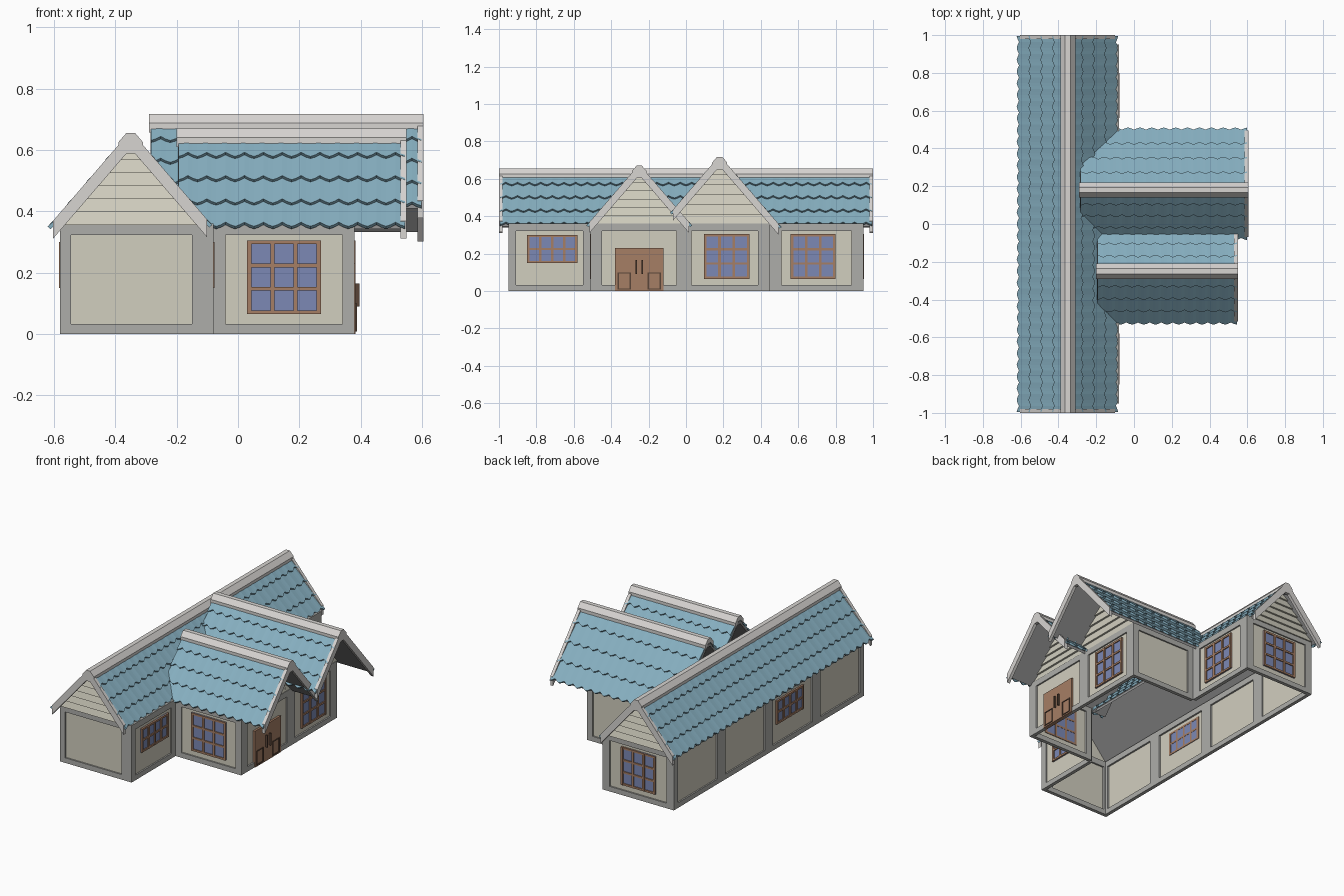
import bpy, bmesh, math
from mathutils import Vector

if "Cube" in bpy.data.objects:
    bpy.data.objects.remove(bpy.data.objects["Cube"])

SLOPE = 1.16
K = math.sqrt(1 + SLOPE ** 2)
COLORS = {
    "tile": (0.24, 0.43, 0.53, 1), "cream": (0.64, 0.62, 0.52, 1),
    "stone": (0.42, 0.42, 0.40, 1), "trim": (0.68, 0.66, 0.64, 1),
    "wood": (0.38, 0.21, 0.13, 1), "dark": (0.10, 0.06, 0.04, 1),
    "glass": (0.20, 0.25, 0.46, 1), "under": (0.30, 0.30, 0.30, 1),
}
MATS = {}
for key, col in COLORS.items():
    MATS[key] = bpy.data.materials.new(key)
    MATS[key].diffuse_color = col


class Part:
    """Collects solids and turns them into one object."""
    def __init__(self, name, mat):
        self.name, self.mat, self.v, self.f = name, mat, [], []

    def loft(self, rings, cap=True):
        base, n = len(self.v), len(rings[0])
        for r in rings:
            self.v += [Vector(p) for p in r]
        for i in range(len(rings) - 1):
            a, b = base + i * n, base + (i + 1) * n
            for j in range(n):
                k = (j + 1) % n
                self.f.append((a + j, a + k, b + k, b + j))
        if cap:
            e = base + (len(rings) - 1) * n
            self.f.append(tuple(range(base, base + n)))
            self.f.append(tuple(range(e, e + n)))

    def box(self, M, u0, u1, w0, w1, z0, z1):
        self.loft([[M(u, w0, z0), M(u, w1, z0), M(u, w1, z1), M(u, w0, z1)]
                   for u in (u0, u1)])

    def done(self):
        me = bpy.data.meshes.new(self.name)
        me.from_pydata(self.v, [], self.f)
        bm = bmesh.new()
        bm.from_mesh(me)
        bmesh.ops.recalc_face_normals(bm, faces=bm.faces)
        bm.to_mesh(me)
        bm.free()
        me.materials.append(MATS[self.mat])
        bpy.context.collection.objects.link(bpy.data.objects.new(self.name, me))


# ---- walls: stone border, cream panel, optional window or door
H = 0.36


def window(name, M, u0, u1, z0, z1, cols, rows):
    glass = Part(name + "_glass", "glass")
    glass.box(M, u0, u1, -0.013, -0.004, z0, z1)
    glass.done()
    bars = Part(name + "_bars", "wood")
    for i in range(cols + 1):
        h = 0.007
        u = u0 + h + (u1 - u0 - 2 * h) * i / cols
        bars.box(M, u - h, u + h, -0.015, 0.003, z0, z1)
    for j in range(rows + 1):
        h = 0.006
        z = z0 + h + (z1 - z0 - 2 * h) * j / rows
        bars.box(M, u0, u1, -0.0145, 0.002, z - h, z + h)
    bars.done()


def door(M, u0, u1, z1):
    leaf = Part("double_door", "wood")
    leaf.box(M, u0, u1, -0.022, 0.004, 0, z1)
    leaf.done()
    trim = Part("door_panels_and_handles", "dark")
    mid = (u0 + u1) / 2
    for s in (-1, 1):
        a, b = sorted((mid + s * 0.045, mid + s * 0.115))
        t = 0.006
        for q in ((a, b, 0.008, 0.008 + t), (a, b, 0.10 - t, 0.10),
                  (a, a + t, 0.008, 0.10), (b - t, b, 0.008, 0.10)):
            trim.box(M, q[0], q[1], 0.003, 0.008, q[2], q[3])
        c = mid + s * 0.017
        trim.box(M, c - 0.004, c + 0.004, 0.003, 0.016, 0.09, 0.165)
    trim.done()


def wall(name, p0, p1, left=0.04, right=0.04, win=None, is_door=False):
    p0, p1 = Vector((*p0, 0)), Vector((*p1, 0))
    L = (p1 - p0).length
    d = (p1 - p0) / L
    n = Vector((d.y, -d.x, 0))
    M = lambda u, w, z: p0 + d * u + n * w + Vector((0, 0, z))
    frame = Part(name + "_border", "stone")
    for q in ((0, left, 0, H), (L - right, L, 0, H),
              (left, L - right, 0, 0.032), (left, L - right, H - 0.038, H)):
        frame.box(M, q[0], q[1], -0.022, 0, q[2], q[3])
    frame.done()
    panel = Part(name + "_panel", "cream")
    panel.box(M, left, L - right, -0.011, -0.009, 0.03, H - 0.036)
    panel.done()
    if is_door:
        door(M, *win)
    elif win:
        small = win[2] > 0.1
        window(name + "_window", M, *win, 4 if small else 3, 2 if small else 3)


BIG = (0.065, 0.305)
LOW = (0.15, 0.30)
wall("front_end", (-.58, -.95), (-.08, -.95), 0.035, 0.07)
wall("east_front", (-.08, -.95), (-.08, -.51), win=(0.10, 0.37, *LOW))
wall("porch_side", (-.08, -.51), (.38, -.51), win=(0.11, 0.35, *BIG))
wall("porch_gable", (.38, -.51), (.38, 0), 0.06, 0.05, (0.13, 0.39, 0.23), True)
wall("wing_gable", (.38, 0), (.38, .45), 0.03, 0.065, (0.095, 0.34, *BIG))
wall("wing_side", (.38, .45), (-.08, .45))
wall("east_back", (-.08, .45), (-.08, .95), 0.06, 0.065, (0.11, 0.35, *BIG))
wall("back_end", (-.08, .95), (-.58, .95), 0.05, 0.05, (0.13, 0.37, *BIG))
for i in range(4):
    wall(f"west_{i + 1}", (-.58, .95 - .475 * i), (-.58, .475 - .475 * i),
         win=(0.08, 0.35, *LOW) if i == 2 else None)


# ---- gable roofs: (s across, t along, z) mapped to the world
def roof(name, axis, c, zr, hl, hr, t0, t1, gables):
    if axis == 'Y':
        W = lambda s, t, z: (c + s, t, z)
    else:
        W = lambda s, t, z: (t, c + s, z)
    f = lambda s: zr - SLOPE * max(abs(s), 0.014)

    def chevron(part, a, b, lo, hi, ta, tb):
        st = [-a, -0.014, 0.014, b]
        part.loft([[W(s, ta, f(s) + lo * K), W(s, ta, f(s) + hi * K),
                    W(s, tb, f(s) + hi * K), W(s, tb, f(s) + lo * K)] for s in st])

    deck = Part(name + "_roof_underside", "under")
    chevron(deck, hl - 0.012, hr - 0.012, -0.012, 0.0, t0 + 0.004, t1 - 0.004)
    deck.done()

    # overlapping tile rows with scalloped lower edges
    tiles = Part(name + "_roof_tiles", "tile")
    n = round((t1 - t0) / 0.0625) * 4
    for sgn, half in ((-1, hl), (1, hr)):
        run = half * K / 4
        for row in range(4):
            rings = []
            for i in range(n + 1):
                t = t0 + 0.006 + (t1 - t0 - 0.012) * i / n
                low = (row + 1) * run + (0.010, 0.003, -0.008, 0.003)[i % 4]
                high = max(row * run - 0.01, 0.005)
                ring = []
                for q, off in ((high, 0.0), (high, 0.006), (low, 0.019), (low, 0.006)):
                    s = sgn * (q + off * SLOPE) / K
                    ring.append(W(s, t, zr + (off - q * SLOPE) / K))
                rings.append(ring)
            tiles.loft(rings)
    tiles.done()

    # ridge cap and verge boards
    cap = Part(name + "_ridge_cap", "trim")
    chevron(cap, 0.04, 0.04, 0.004, 0.024, t0, t1)
    cap.done()
    verge = Part(name + "_verge_boards", "trim")
    for g in gables:
        inner = -1 if g > (t0 + t1) / 2 else 1
        te = t1 if inner < 0 else t0
        chevron(verge, hl + 0.004, hr + 0.004, -0.02, 0.018, te, te + inner * 0.02)
    verge.done()

    # lapped siding in each gable
    siding = Part(name + "_gable_siding", "cream")
    for g in gables:
        out = 1 if g > (t0 + t1) / 2 else -1
        top = zr - 0.02
        N = 6
        for i in range(N):
            za = H - 0.005 + (top - H) * i / N
            zb = H - 0.005 + (top - H) * (i + 1) / N
            wa, wb = (top - za) / SLOPE, max((top - zb) / SLOPE, 0.002)
            rings = []
            for sgn, lim in ((-1, hl), (1, hr)):
                a, b = sgn * min(wa, lim), sgn * min(wb, lim)
                rings.append([W(a, g - out * 0.012, za), W(a, g + out * 0.008, za),
                              W(b, g - out * 0.004, zb), W(b, g - out * 0.012, zb)])
            siding.loft(rings)
    siding.done()


roof("main", 'Y', -0.35, 0.635, 0.25, 0.245, -1.0, 1.0, (-0.95, 0.95))
roof("porch", 'X', -0.25, 0.65, 0.262, 0.262, -0.20, 0.55, (0.37,))
roof("wing", 'X', 0.18, 0.697, 0.245, 0.31, -0.29, 0.605, (0.37,))

for m in bpy.data.materials:
    if m.users and not m.is_grease_pencil:
        m.use_nodes = True
        m.node_tree.nodes["Principled BSDF"].inputs["Base Color"].default_value = m.diffuse_color
